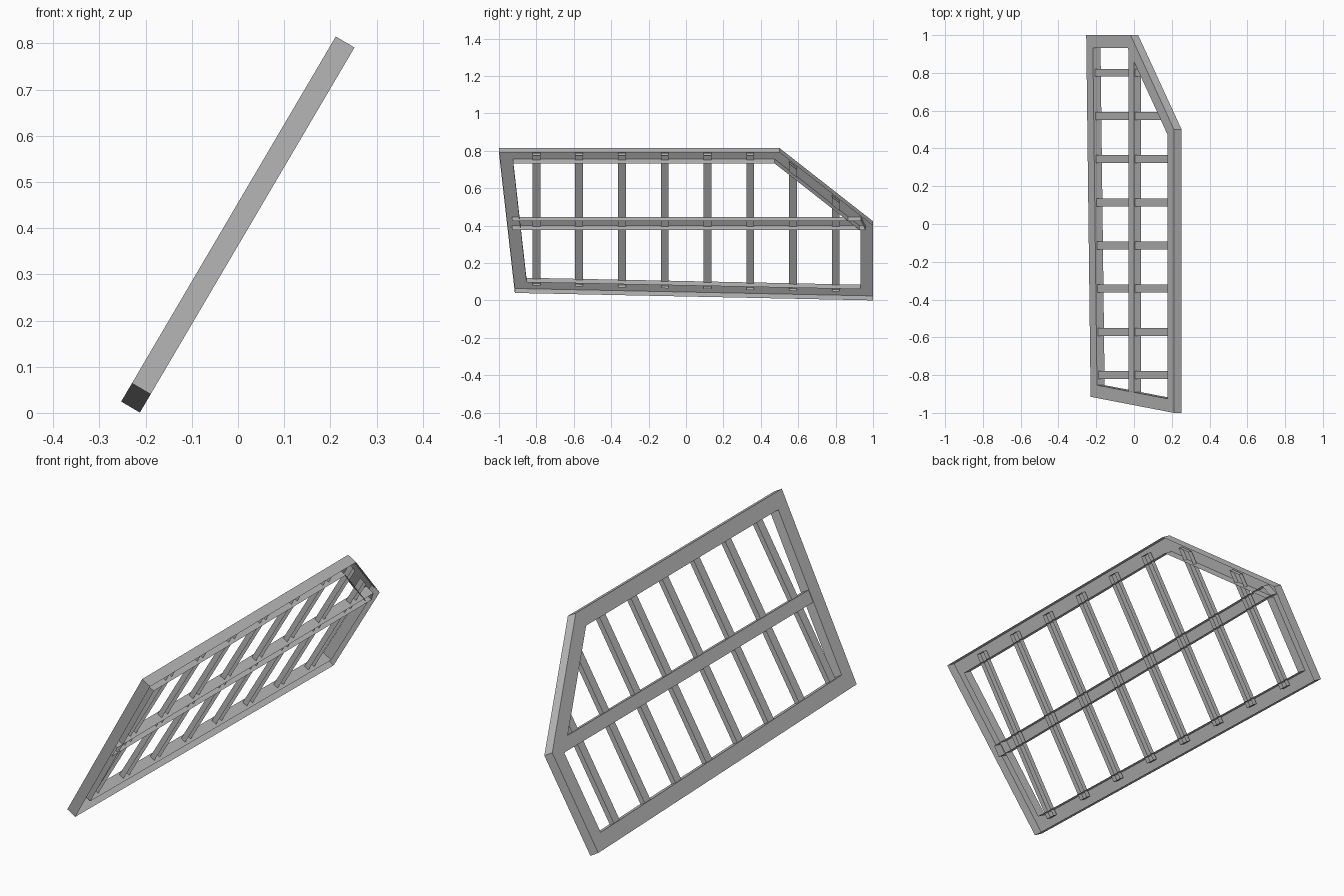
import bpy, bmesh, math
from mathutils import Vector

cube = bpy.data.objects.get("Cube")
if cube:
    bpy.data.objects.remove(cube)

grey = bpy.data.materials.new("plain_grey")
grey.use_nodes = True
colour = (0.5, 0.5, 0.5, 1)
grey.diffuse_color = colour
grey.node_tree.nodes["Principled BSDF"].inputs["Base Color"].default_value = colour

# Leaning panel plane: u runs up the slope, y along it, d down from the upper face
TILT = math.radians(59.55)
UP = Vector((math.cos(TILT), 0, math.sin(TILT)))
DOWN = Vector((math.sin(TILT), 0, -math.cos(TILT)))
ORIGIN = Vector((-0.253, 0, 0.0245))
DEPTH = 0.047


def place(p, d):
    return ORIGIN + UP * p[0] + Vector((0, p[1], 0)) + DOWN * d


def add_walls(bm, top, low):
    for i in range(len(top)):
        j = (i + 1) % len(top)
        bm.faces.new((top[i], low[i], low[j], top[j]))


def loop(bm, pts, d):
    return [bm.verts.new(place(p, d)) for p in pts]


def finish(name, bm):
    mesh = bpy.data.meshes.new(name)
    bm.to_mesh(mesh)
    bm.free()
    mesh.materials.append(grey)
    bpy.context.collection.objects.link(bpy.data.objects.new(name, mesh))


def channel(name, pts, d0, d1):
    """Bar with a top plate and side walls, open underneath."""
    bm = bmesh.new()
    top, low = loop(bm, pts, d0), loop(bm, pts, d1)
    bm.faces.new(top)
    add_walls(bm, top, low)
    finish(name, bm)


def inset(pts, w):
    """Offset a counter-clockwise outline inwards by w, keeping mitred corners."""
    result = []
    for i, p in enumerate(pts):
        a = (p - pts[i - 1]).normalized()
        b = (pts[(i + 1) % len(pts)] - p).normalized()
        na, nb = Vector((-a.y, a.x)), Vector((-b.y, b.x))
        result.append(p + (na + nb) * (w / (1 + na.dot(nb))))
    return result


# Outer frame, hollow from below
outline = [Vector(p) for p in
           ((0, 1), (0.046, -0.915), (0.917, -1), (0.917, 0.5), (0.463, 1))]
inner = inset(outline, 0.068)
bm = bmesh.new()
ot, ol = loop(bm, outline, 0), loop(bm, outline, DEPTH)
it, il = loop(bm, inner, 0), loop(bm, inner, DEPTH)
for i in range(len(ot)):
    j = (i + 1) % len(ot)
    bm.faces.new((ot[i], ot[j], it[j], it[i]))
add_walls(bm, ot, ol)
add_walls(bm, it[::-1], il[::-1])
finish("outer_frame", bm)

# Long middle rail
channel("middle_rail",
        [(0.437, 0.96), (0.437, -0.93), (0.492, -0.93), (0.492, 0.935)],
        0.003, DEPTH)


# Cross slats, trimmed to the outline
def slat_bottom(y):
    return 0.023 * (1 - y) + 0.042


def slat_top(y):
    return min(0.892, 0.917 - (y - 0.5) * 0.908 - 0.03)


for k in range(8):
    mid = -0.8 + k * 0.2287
    y0, y1 = mid - 0.021, mid + 0.021
    channel(f"cross_slat_{k + 1}",
            [(slat_bottom(y1), y1), (slat_bottom(y0), y0),
             (slat_top(y0), y0), (slat_top(y1), y1)],
            0.01, 0.034)
